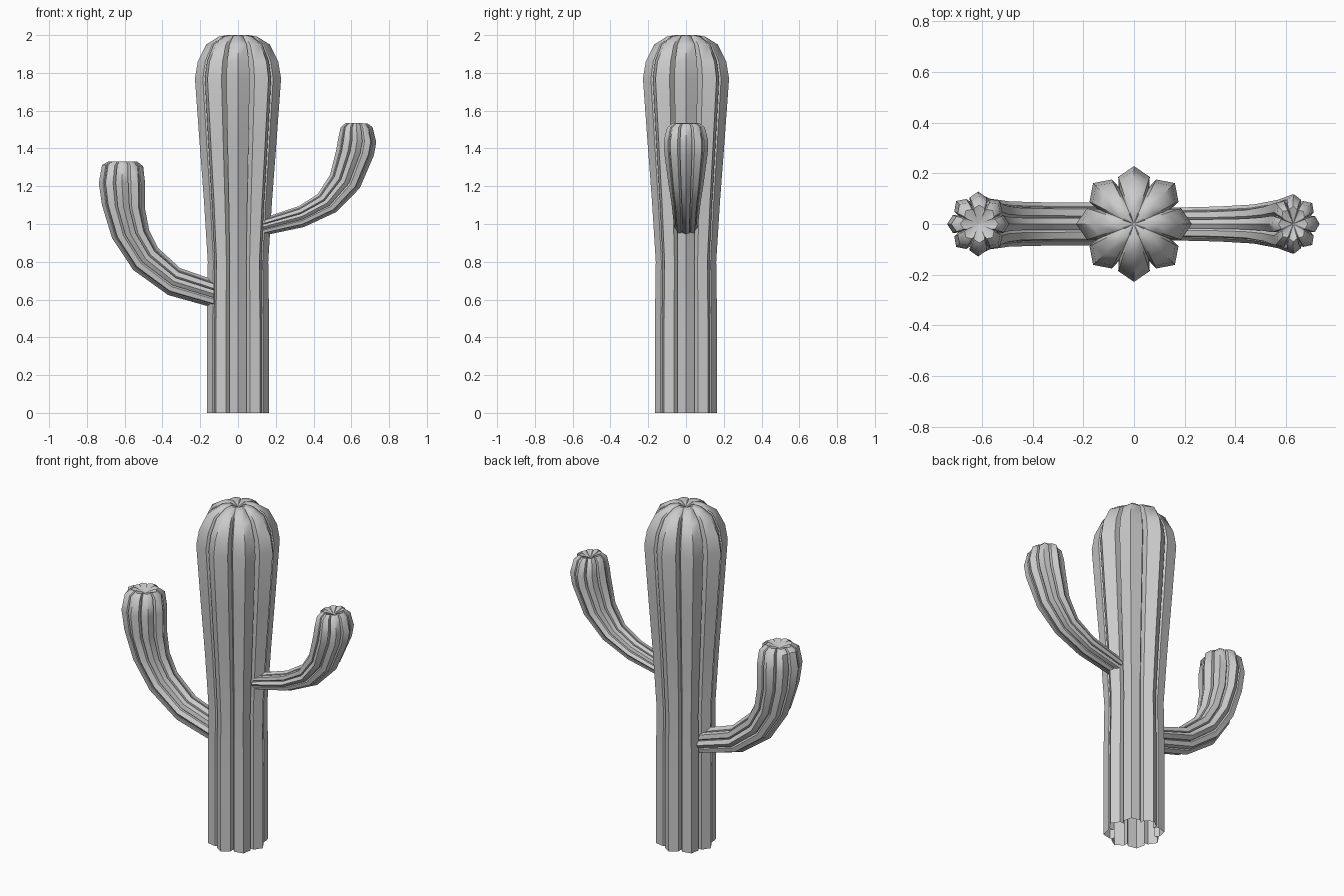
import bpy, bmesh, math
from mathutils import Vector

if "Cube" in bpy.data.objects:
    bpy.data.objects.remove(bpy.data.objects["Cube"])

# Unit cross-section: eight ribs, each with a tip, two shoulders and a crease
SECTION = []
for rib in range(8):
    for deg, r in ((0, 1.0), (18.5, 0.86), (22.5, 0.70), (26.5, 0.86)):
        a = math.radians(rib * 45 + deg)
        SECTION.append((r * math.cos(a), r * math.sin(a)))


def ribbed_tube(name, rings, tip):
    """rings: (outer x, outer z, inner x, inner z, y radius); base stays open."""
    bm = bmesh.new()
    loops = []
    for ox, oz, ix, iz, ry in rings:
        outer, inner = Vector((ox, 0, oz)), Vector((ix, 0, iz))
        mid, half = (outer + inner) / 2, (outer - inner) / 2
        loops.append([bm.verts.new(mid + half * u + Vector((0, ry * v, 0)))
                      for u, v in SECTION])
    n = len(SECTION)
    for a, b in zip(loops, loops[1:]):
        for i in range(n):
            j = (i + 1) % n
            bm.faces.new((a[i], a[j], b[j], b[i]))
    top = bm.verts.new((tip[0], 0, tip[1]))
    for i in range(n):
        bm.faces.new((loops[-1][i], loops[-1][(i + 1) % n], top))
    bmesh.ops.recalc_face_normals(bm, faces=bm.faces)
    # An open tube needs its outward side checked on the crown
    top.normal_update()
    if top.normal.z < 0:
        bmesh.ops.reverse_faces(bm, faces=bm.faces)
    mesh = bpy.data.meshes.new(name)
    bm.to_mesh(mesh)
    bm.free()
    obj = bpy.data.objects.new(name, mesh)
    bpy.context.collection.objects.link(obj)
    bpy.ops.object.select_all(action='DESELECT')
    obj.select_set(True)
    bpy.context.view_layer.objects.active = obj
    bpy.ops.object.shade_smooth_by_angle(angle=math.radians(45))
    return obj


# Trunk: straight foot, flaring body, rounded crown
profile = [(0.165, 0), (0.165, 0.45), (0.16, 0.8), (0.18, 1.12), (0.205, 1.45),
           (0.228, 1.77), (0.213, 1.86), (0.168, 1.95), (0.10, 1.993), (0.055, 2.0)]
ribbed_tube("trunk", [(r, z, -r, z, r) for r, z in profile], (0, 1.98))

# Right arm: slim, swelling upward
ribbed_tube("right_arm", [
    (0.13, 0.938, 0.13, 1.03, 0.064),
    (0.349, 0.984, 0.323, 1.095, 0.069),
    (0.52, 1.063, 0.423, 1.159, 0.077),
    (0.645, 1.19, 0.487, 1.26, 0.095),
    (0.72, 1.365, 0.52, 1.39, 0.115),
    (0.732, 1.434, 0.53, 1.45, 0.117),
    (0.712, 1.513, 0.543, 1.51, 0.10),
    (0.685, 1.533, 0.57, 1.535, 0.07),
], (0.628, 1.51))

# Left arm: lower and thicker
ribbed_tube("left_arm", [
    (-0.127, 0.556, -0.127, 0.704, 0.084),
    (-0.37, 0.624, -0.307, 0.767, 0.085),
    (-0.555, 0.757, -0.423, 0.873, 0.089),
    (-0.667, 0.926, -0.47, 0.965, 0.10),
    (-0.72, 1.10, -0.492, 1.08, 0.118),
    (-0.737, 1.217, -0.492, 1.217, 0.128),
    (-0.72, 1.312, -0.502, 1.305, 0.11),
    (-0.685, 1.332, -0.535, 1.332, 0.075),
], (-0.612, 1.31))
